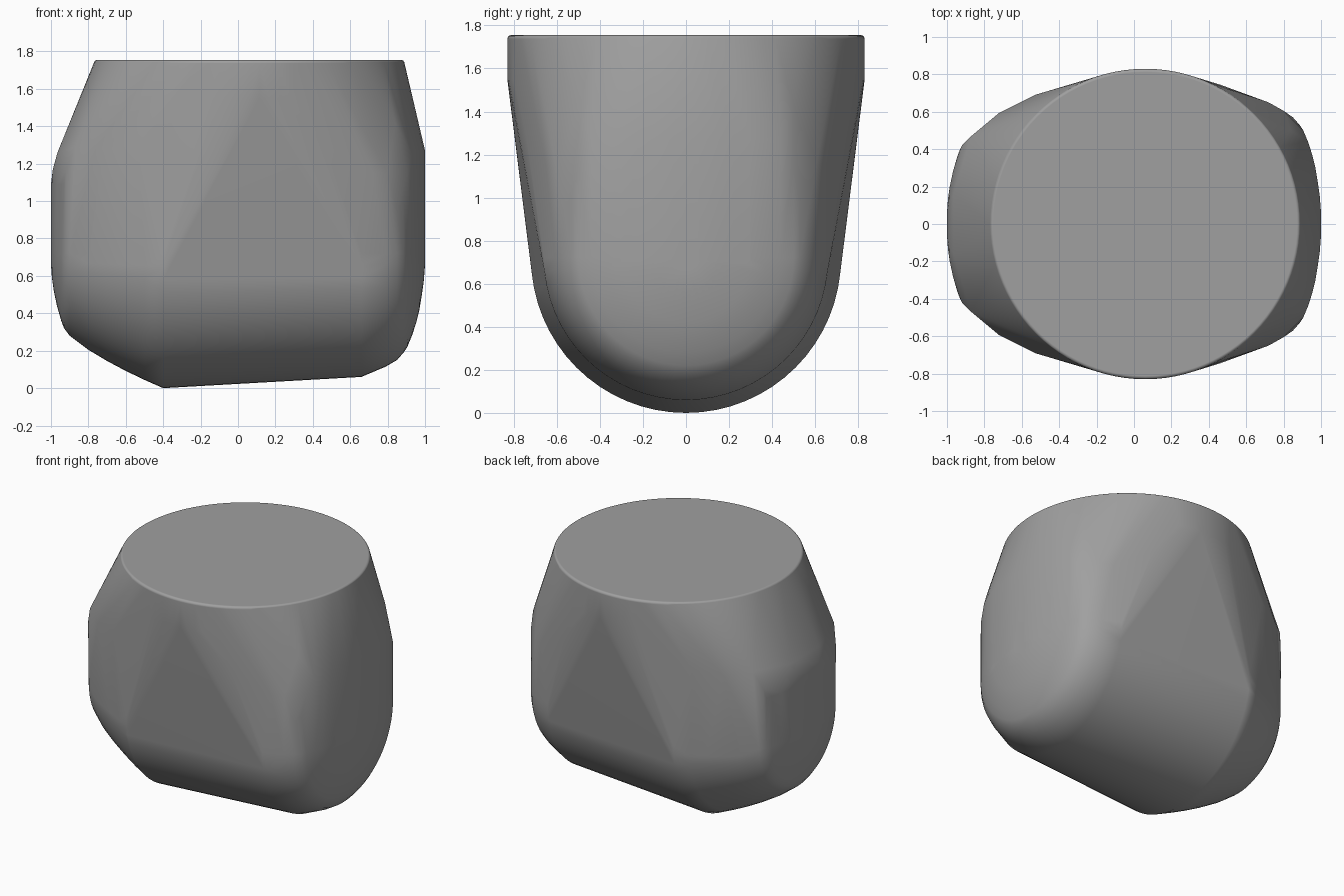
import bpy, bmesh
from math import sin, cos, pi, radians

if "Cube" in bpy.data.objects:
    bpy.data.objects.remove(bpy.data.objects["Cube"])

bm = bmesh.new()
CZ = 0.72          # height of the rounded underside's axis


def disc(cx, z, r, n=96):
    """Horizontal ring of points for the flat round top."""
    for i in range(n):
        a = 2 * pi * i / n
        bm.verts.new((cx + r * cos(a), r * sin(a), z))


def u_section(x, r, top, n=32):
    """U-shaped section across x: half circle below, straight sides up to top."""
    for i in range(n + 1):
        a = pi + pi * i / n
        bm.verts.new((x, r * cos(a), CZ + r * sin(a)))
    for s in (-1, 1):
        bm.verts.new((x, s * r, top))


# round top with a softened rim
disc(0.06, 1.55, 0.83)
for k in range(5):
    a = pi / 2 * k / 4
    disc(0.06, 1.737 + 0.018 * sin(a), 0.812 + 0.018 * cos(a))

# right end: shallow dome, then rounded shoulder (x, radius, top)
right = [(1.0, 0.06, 1.27), (0.993, 0.15, 1.27), (0.983, 0.22, 1.27), (0.97, 0.30, 1.27),
         (0.953, 0.37, 1.27), (0.93, 0.44, 1.25), (0.905, 0.50, 1.15), (0.885, 0.53, 1.0),
         (0.85, 0.57, 0.95), (0.79, 0.605, 0.9), (0.66, 0.66, CZ)]

# left end: shallow dome, then long sloping shoulder
left = [(-1.0, 0.06, 1.09), (-0.995, 0.13, 1.09), (-0.985, 0.20, 1.09), (-0.968, 0.28, 1.09),
        (-0.945, 0.36, 1.09), (-0.93, 0.40, 1.09), (-0.90, 0.44, 1.09), (-0.80, 0.515, CZ),
        (-0.70, 0.575, CZ), (-0.60, 0.628, CZ), (-0.50, 0.676, CZ), (-0.40, 0.72, CZ)]
for x, r, top in right + left:
    u_section(x, r, top)

# upper shoulders, mirrored front to back, where the sides flare out to the round top
upper = [(-0.99, 0.12, 1.17), (-0.965, 0.16, 1.26), (-0.92, 0.42, 1.16), (-0.87, 0.47, 1.29),
         (-0.72, 0.595, 1.27), (-0.53, 0.69, 1.30),
         (0.84, 0.50, 1.42), (0.80, 0.605, 1.15), (0.72, 0.65, 1.15), (0.46, 0.745, 1.3)]
for x, y, z in upper:
    for s in (-1, 1):
        bm.verts.new((x, s * y, z))

# wrap everything in one convex skin
bmesh.ops.convex_hull(bm, input=bm.verts[:])
loose = [v for v in bm.verts if not v.link_faces]
bmesh.ops.delete(bm, geom=loose, context='VERTS')
bmesh.ops.dissolve_limit(bm, angle_limit=radians(0.5), verts=bm.verts[:], edges=bm.edges[:])
bmesh.ops.recalc_face_normals(bm, faces=bm.faces[:])

mesh = bpy.data.meshes.new("rounded_block")
bm.to_mesh(mesh)
bm.free()
block = bpy.data.objects.new("rounded_block", mesh)
bpy.context.collection.objects.link(block)
bpy.context.view_layer.objects.active = block
block.select_set(True)
bpy.ops.object.shade_smooth_by_angle(angle=radians(40))

# keep the big flat top flat in the shading
weighted = block.modifiers.new("weighted_normals", 'WEIGHTED_NORMAL')
weighted.keep_sharp = True

# dark grey surface
grey = bpy.data.materials.new("dark_grey")
grey.diffuse_color = (0.35, 0.35, 0.35, 1)
grey.use_nodes = True
grey.node_tree.nodes["Principled BSDF"].inputs["Base Color"].default_value = grey.diffuse_color
mesh.materials.append(grey)
